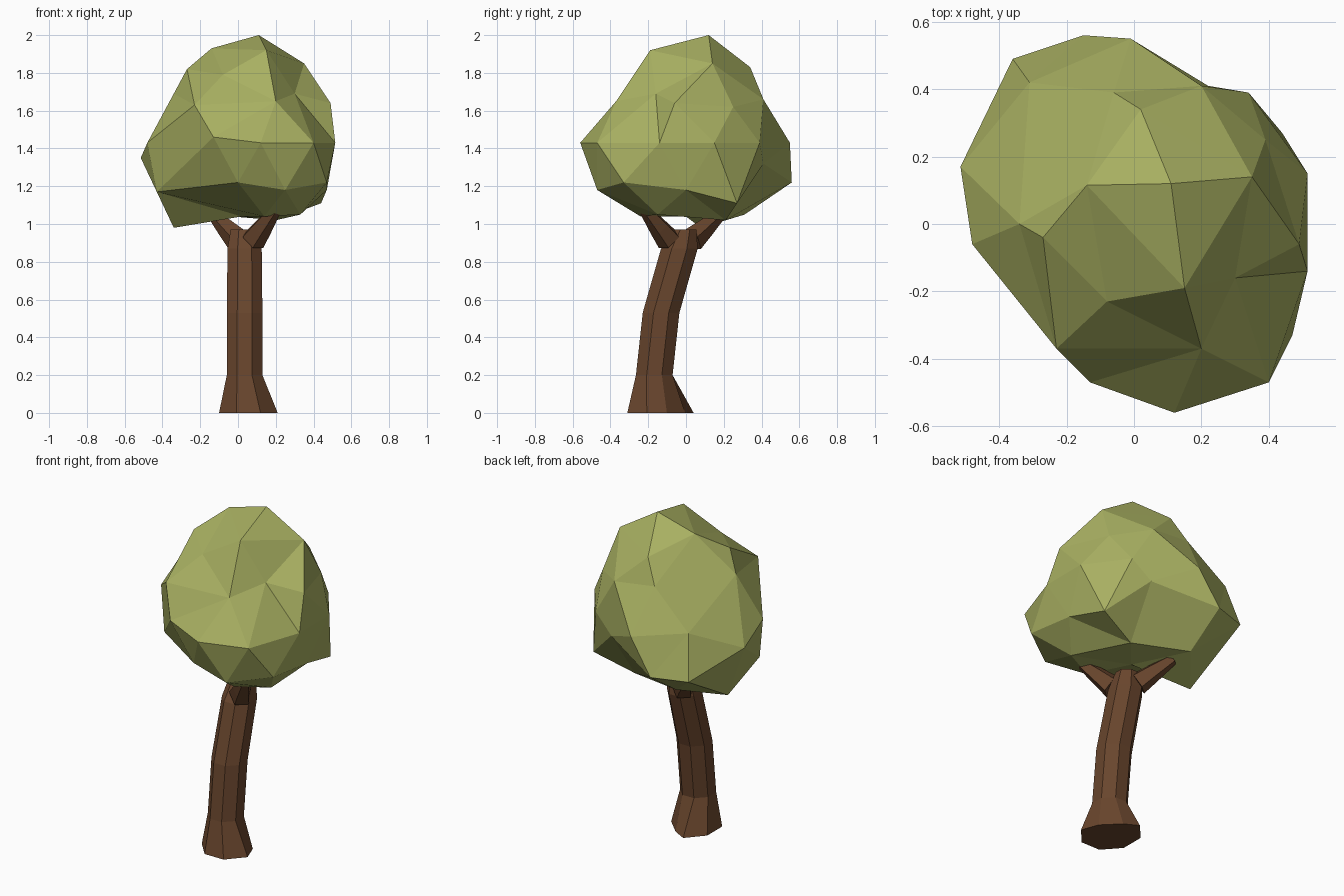
import bpy, bmesh, math
from mathutils import Vector

if "Cube" in bpy.data.objects:
    bpy.data.objects.remove(bpy.data.objects["Cube"])


def add_object(name, bm, color):
    bmesh.ops.recalc_face_normals(bm, faces=bm.faces[:])
    mesh = bpy.data.meshes.new(name)
    bm.to_mesh(mesh)
    bm.free()
    mat = bpy.data.materials.new(name + "_colour")
    mat.diffuse_color = (*color, 1)
    mat.use_nodes = True
    mat.node_tree.nodes["Principled BSDF"].inputs["Base Color"].default_value = mat.diffuse_color
    mesh.materials.append(mat)
    ob = bpy.data.objects.new(name, mesh)
    bpy.context.collection.objects.link(ob)
    return ob


def loft(bm, rings, sides, across=Vector((1, 0, 0)), up=Vector((0, 1, 0)), turn=0.5):
    """Skin a tube through rings given as (centre, half width, half depth)."""
    loops = []
    for centre, a, b in rings:
        loop = []
        for i in range(sides):
            t = math.tau * (i + turn) / sides
            loop.append(bm.verts.new(Vector(centre) + across * a * math.cos(t) + up * b * math.sin(t)))
        loops.append(loop)
    for lo, hi in zip(loops, loops[1:]):
        for i in range(sides):
            j = (i + 1) % sides
            bm.faces.new((lo[i], lo[j], hi[j], hi[i]))
    bm.faces.new(loops[0][::-1])
    bm.faces.new(loops[-1])


BARK = (0.14, 0.06, 0.026)
LEAF = (0.39, 0.43, 0.12)

# Trunk: flared foot, leaning back, closing at the fork
bm = bmesh.new()
loft(bm, [((0.055, -0.135, 0.0), 0.168, 0.190),
          ((0.035, -0.168, 0.20), 0.102, 0.105),
          ((0.035, -0.132, 0.53), 0.102, 0.105),
          ((0.035, -0.035, 0.87), 0.098, 0.105),
          ((0.035, -0.005, 0.97), 0.080, 0.065)], 8)
# The foot is flattened on its back right corner
for v in bm.verts:
    if v.co.z < 0.01:
        excess = max(0, v.co.x + v.co.y - 0.07) / 2
        v.co -= Vector((excess, excess, 0))
add_object("trunk", bm, BARK)

# Two forked branches
for name, start, end in (("front_branch", (0.08, -0.09, 0.915), (0.20, -0.22, 1.08)),
                         ("back_branch", (0.00, 0.03, 0.915), (-0.13, 0.18, 1.05))):
    p, q = Vector(start), Vector(end)
    d = (q - p).normalized()
    across = d.cross(Vector((0, 0, 1))).normalized()
    bm = bmesh.new()
    loft(bm, [(p, 0.065, 0.07), (p.lerp(q, 0.4), 0.055, 0.055), (q, 0.032, 0.032)],
         5, across, across.cross(d), 0.25)
    add_object(name, bm, BARK)

# Crown: corner points (x, y, z) from the top down
crown = [
    (0.11, 0.12, 2.0), (-0.14, 0.115, 1.93), (0.15, -0.19, 1.92),
    (-0.27, -0.04, 1.82), (0.35, 0.14, 1.85), (0.02, 0.34, 1.83),
    (-0.08, -0.23, 1.79),
    (0.20, -0.37, 1.65), (-0.23, -0.37, 1.63), (0.30, -0.16, 1.69),
    (0.49, -0.06, 1.64), (0.39, 0.25, 1.62), (0.20, 0.41, 1.66),
    (-0.06, 0.39, 1.69), (-0.31, 0.42, 1.48), (-0.34, 0.0, 1.69),
    (0.12, -0.56, 1.43), (-0.13, -0.47, 1.46), (0.40, -0.47, 1.43),
    (0.515, -0.14, 1.43), (0.515, 0.15, 1.43), (0.34, 0.39, 1.43),
    (-0.01, 0.55, 1.43), (-0.36, 0.49, 1.22), (-0.515, 0.17, 1.35),
    (-0.48, -0.06, 1.43),
    (0.25, -0.47, 1.18), (0.0, -0.43, 1.22), (0.47, -0.33, 1.22),
    (0.47, 0.0, 1.18), (0.44, 0.27, 1.11), (0.22, 0.41, 1.32),
    (-0.15, 0.56, 1.22), (-0.43, -0.10, 1.17),
    (-0.34, 0.08, 0.98), (-0.15, 0.31, 1.05), (0.20, 0.21, 1.02),
    (0.33, -0.15, 1.05), (0.14, -0.24, 1.04), (0.02, 0.0, 1.04),
]
# Triangulate on a sphere, then move each corner back so dents survive
bm = bmesh.new()
centre = Vector((0, 0, 1.45))
place = {bm.verts.new((Vector(p) - centre).normalized()): Vector(p) for p in crown}
bmesh.ops.convex_hull(bm, input=bm.verts[:])
for v, p in place.items():
    v.co = p
bmesh.ops.dissolve_limit(bm, angle_limit=math.radians(2), verts=bm.verts[:], edges=bm.edges[:])
add_object("crown", bm, LEAF)
